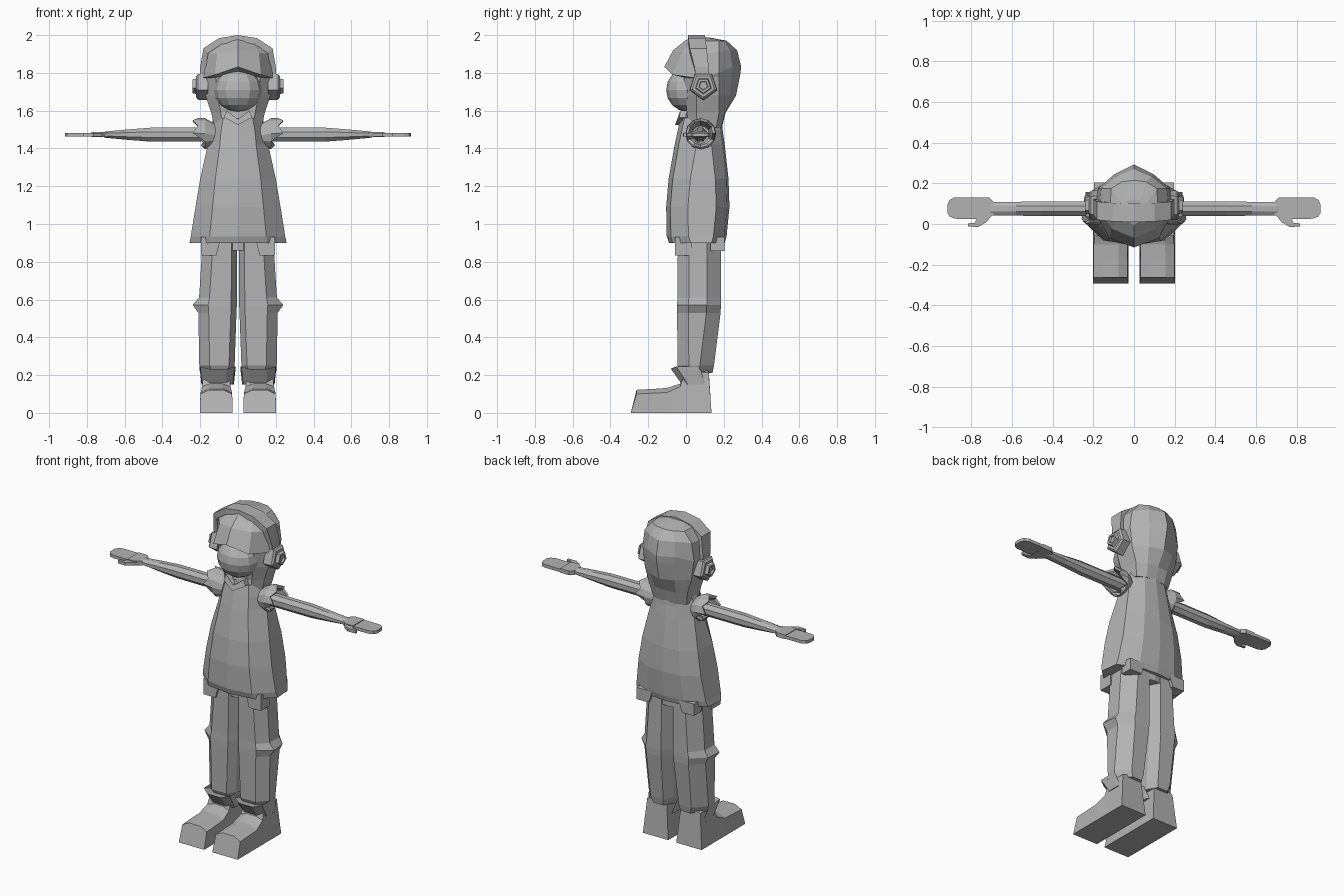
import bpy, bmesh, math

if "Cube" in bpy.data.objects:
    bpy.data.objects.remove(bpy.data.objects["Cube"])

grey = bpy.data.materials.new("plain grey")
grey.diffuse_color = (0.45, 0.45, 0.45, 1)
grey.use_nodes = True
grey.node_tree.nodes["Principled BSDF"].inputs["Base Color"].default_value = grey.diffuse_color


def finish(name, bm, mirror=False):
    bmesh.ops.recalc_face_normals(bm, faces=bm.faces[:])
    me = bpy.data.meshes.new(name)
    bm.to_mesh(me)
    bm.free()
    me.materials.append(grey)
    ob = bpy.data.objects.new(name, me)
    bpy.context.collection.objects.link(ob)
    if mirror:
        ob.modifiers.new("Mirror", 'MIRROR').use_mirror_merge = False
    return ob


def loft(name, rings, mirror=False, caps=(True, True)):
    """Skin a list of closed rings that share a point count."""
    bm = bmesh.new()
    vs = [[bm.verts.new(p) for p in r] for r in rings]
    n = len(vs[0])
    for a, b in zip(vs, vs[1:]):
        for i in range(n):
            j = (i + 1) % n
            bm.faces.new((a[i], a[j], b[j], b[i]))
    if caps[0]:
        bm.faces.new(vs[0])
    if caps[1]:
        bm.faces.new(vs[-1])
    return finish(name, bm, mirror)


def both_sides(half):
    """Complete a half ring that starts and ends on the centre plane."""
    return half + [(-x, y, z) for x, y, z in half[-2:0:-1]]


# Tunic: flared body with a small turned-in hem
def tunic_ring(z, w, yf, yb):
    return both_sides([(0, yf, z), (.6 * w, yf + .022, z), (w, yf + .115, z),
                       (.95 * w, yb - .07, z), (.5 * w, yb - .012, z), (0, yb, z)])


loft("tunic", [tunic_ring(*r) for r in [
    (.90, .257, -.09, .205), (.935, .25, -.102, .215), (1.09, .225, -.105, .23),
    (1.24, .2, -.092, .225), (1.42, .16, -.06, .205), (1.49, .15, -.045, .195),
    (1.56, .13, -.03, .19)]])


# Hood: recessed face opening below a pointed brow
def hood_ring(z, w, yf, yb, drop=0, flare=.045):
    ys = min(.175, yb - .03)
    return both_sides([(0, yf, z), (.64 * w, yf + flare, z - drop * .7),
                       (w, .055, z - drop), (.93 * w, ys, z - drop * .5),
                       (.5 * w, (ys + yb) / 2 + .012, z), (0, yb, z)])


loft("hood", [hood_ring(*r) for r in [
    (1.51, .125, -.03, .19), (1.59, .142, .015, .21, 0, -.01),
    (1.68, .172, .01, .265, 0, -.015), (1.79, .185, .0, .287, .02, -.01),
    (1.832, .19, -.115, .292, .06), (1.92, .173, -.068, .27, .02),
    (1.97, .12, -.005, .215), (1.988, .06, .03, .12)]])

# Face: low-poly rounded ball inside the opening
bm = bmesh.new()
bmesh.ops.create_uvsphere(bm, u_segments=12, v_segments=8, radius=1)
for v in bm.verts:
    v.co = (v.co.x * .128, v.co.y * .11 + .005, v.co.z * .115 + 1.71)
finish("face", bm)

# Collar: two folded flaps meeting in a V
loft("collar", [[(.0, -.058, 1.525), (.0, -.045, 1.555), (.06, -.03, 1.60), (.075, -.035, 1.565)],
                [(.0, -.035, 1.525), (.0, -.02, 1.555), (.06, .01, 1.60), (.075, .01, 1.565)]], True)

# Headband: strap over the hood
band = []
for x, z, y0, y1 in [(.2, 1.74, .055, .125), (.2, 1.83, .045, .12), (.183, 1.93, .02, .11),
                     (.1, 1.984, .012, .103), (0, 2.0, .01, .1)]:
    xi, zi = x * .86, 1.72 + (z - 1.72) * .88
    band.append([(x, y0, z), (x, y1, z), (xi, y1, zi), (xi, y0, zi)])
loft("headband", band + [[(-x, y, z) for x, y, z in r] for r in band[-2::-1]])


# Ear cups: stepped pentagons
def polygon(x, r, n, y, z, start):
    return [(x, y + r * math.cos(start + i * math.tau / n),
             z + r * math.sin(start + i * math.tau / n)) for i in range(n)]


loft("ear_cup", [polygon(x, r, 5, .092, 1.733, -math.pi / 2) for x, r in
                 [(.16, .078), (.212, .075), (.222, .062), (.222, .045), (.242, .04),
                  (.242, .026), (.232, .022)]], True)

# Sleeves: short caps with a jagged torn edge
outer = polygon(.2, .078, 12, .078, 1.482, 0)
edge = [(.24 - (.026 if i % 2 else 0) - (.045 if z < 1.46 else 0), y, z)
        for i, (x, y, z) in enumerate(outer)]
inner = [(x - .004, .078 + (y - .078) * .82, 1.482 + (z - 1.482) * .82) for x, y, z in edge]
base = polygon(.12, .06, 12, .078, 1.47, 0)
hole = polygon(.15, .045, 12, .078, 1.475, 0)
mid = polygon(.175, .082, 12, .078, 1.478, 0)
loft("sleeve", [base, mid, edge, inner, hole], True)


# Arms: eight-sided, flattening towards the wrist
def arm_ring(x, ry, rz, zc):
    return [(x, .075 + ry * math.cos(a), zc + rz * math.sin(a))
            for a in [math.pi / 8 + i * math.pi / 4 for i in range(8)]]


loft("arm", [arm_ring(*r) for r in [
    (.12, .038, .04, 1.473), (.46, .038, .04, 1.473), (.58, .037, .03, 1.473),
    (.7, .036, .018, 1.473), (.715, .034, .013, 1.473)]], True)


def slab(name, outline, z0, z1):
    loft(name, [[(x, y, z) for x, y in outline] for z in (z0, z1)], True)


# Hands: mitten slab with a separate thumb
slab("palm", [(.69, .108), (.712, .13), (.775, .13), (.775, .022), (.73, .02), (.69, .045)], 1.46, 1.486)
slab("fingers", [(.77, .13), (.885, .13), (.908, .117), (.917, .095), (.917, .055),
                 (.905, .036), (.88, .026), (.77, .024)], 1.463, 1.482)
slab("thumb", [(.7, .042), (.77, .03), (.785, .005), (.817, .003), (.817, -.012),
               (.765, -.015), (.725, .01)], 1.462, 1.481)


# Trouser legs: faceted tubes with a pointed outer knee
def leg_ring(z, xi, xo, yf, yb, knee=0):
    return [(xi + .03, yf, z), (xo - .055, yf, z), (xo + knee, yf + .06, z),
            (xo + knee * .6, yb - .075, z), (xo - .065, yb, z), (xi + .035, yb, z),
            (xi, yb - .06, z), (xi, yf + .05, z)]


loft("trouser_leg", [leg_ring(*r) for r in [
    (.21, .025, .192, -.025, .14), (.25, .018, .205, -.045, .148),
    (.53, .008, .21, -.047, .183), (.572, .006, .213, -.047, .185, .027),
    (.61, .006, .206, -.045, .185), (.94, .004, .185, -.043, .185)]], True)

# Trouser seat: joins the legs beneath the tunic
loft("trouser_seat", [tunic_ring(z, .185, -.04, .185) for z in (.86, .96)])

# Pocket flaps at the front and back of the hips
for name, y0, y1, z in [("front_pocket", -.058, .03, .832), ("back_pocket", .13, .203, .857)]:
    loft(name, [[(.115, y0, z), (.197, y0, z), (.197, y1, z), (.115, y1, z)],
                [(.09, y0, .93), (.197, y0, .93), (.197, y1, .93), (.09, y1, .93)]], True)

# Turn-ups: flared flap around the front of each ankle
path = [(.012, .05), (.018, -.02), (.06, -.045), (.155, -.045), (.2, -.015), (.203, .055)]
flap = []
for i, (x, y) in enumerate(path):
    out = .035 if 0 < i < 5 else 0
    dip = .012 if i in (2, 3) else 0
    flap.append([(x, y - out, .245 - dip), (x, y + .025, .225),
                 (.11 + (x - .11) * .8, y + .05, .15), (.11 + (x - .11) * .9, y + .025, .15)])
loft("trouser_cuff", flap, True)


# Shoes: rounded-top toe box rising to the ankle
def shoe_ring(y, h, shoulder, ytop, inset=0):
    a, b = .028 + inset, .202 - inset
    return [(.028, y, 0), (.202, y, 0), (b, ytop, shoulder), (b - .045, ytop, h),
            (a + .045, ytop, h), (a, ytop, shoulder)]


loft("shoe", [shoe_ring(*r) for r in [
    (-.292, .122, .10, -.262, .003), (-.19, .127, .105, -.17, .003),
    (-.10, .132, .108, -.10, .004), (-.03, .155, .14, -.03, .012),
    (-.01, .23, .215, -.005, .02), (.135, .23, .215, .12, .02)]], True)
